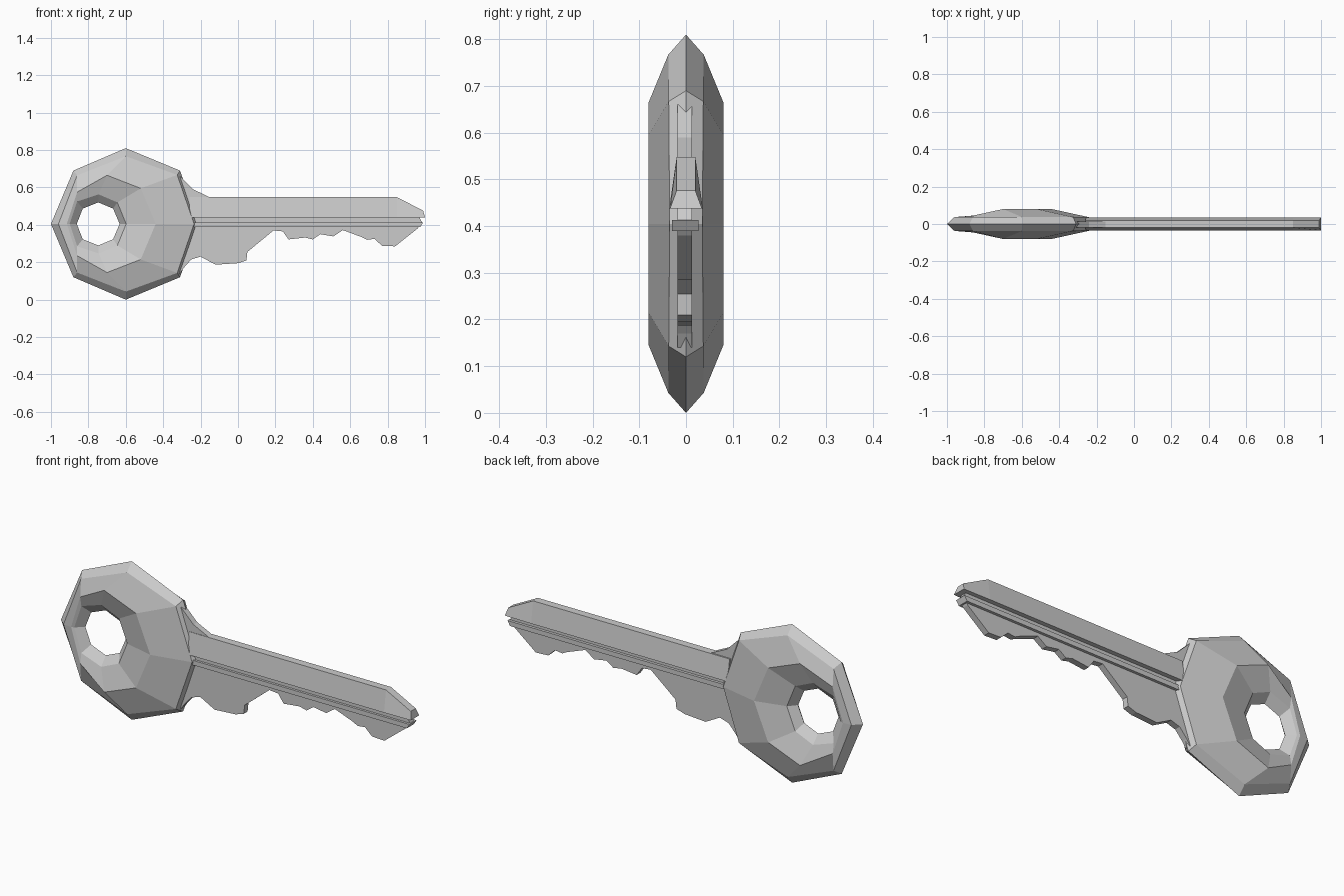
import bpy

if "Cube" in bpy.data.objects:
    bpy.data.objects.remove(bpy.data.objects["Cube"])

ZC = 0.405  # height of the key's centre line


def make(name, verts, faces):
    me = bpy.data.meshes.new(name)
    me.from_pydata(verts, [], faces)
    me.update()
    ob = bpy.data.objects.new(name, me)
    bpy.context.collection.objects.link(ob)
    return ob


def loft(name, rings, closed=False):
    """Join equal-length rings of points with quads; cap or close the ends."""
    n, m = len(rings[0]), len(rings)
    faces = []
    for r in range(m if closed else m - 1):
        a, b = r * n, (r + 1) % m * n
        faces += [(a + i, a + (i + 1) % n, b + (i + 1) % n, b + i) for i in range(n)]
    if not closed:
        faces += [tuple(reversed(range(n))), tuple(range((m - 1) * n, m * n))]
    return make(name, [p for ring in rings for p in ring], faces)


def plate(name, profile, y0, y1):
    """Extrude an x-z profile between two y values."""
    return loft(name, [[(x, y, z) for x, z in profile] for y in (y1, y0)])


def octagon(half, side):
    """Complete an upper half ring (x, y, z above centre) by mirroring it down."""
    pts = [(x, side * y, ZC + z) for x, y, z in half]
    pts += [(x, side * y, ZC - z) for x, y, z in half[3:0:-1]]
    return pts


# Bow: faceted eight-sided ring with an off-centre hole
outer = [(-1, 0, 0), (-.88, 0, .285), (-.6, 0, .405), (-.31, 0, .285), (-.21, 0, 0)]
rim = [(-.96, .037, 0), (-.86, .038, .26), (-.6, .038, .362), (-.325, .037, .262), (-.235, .035, 0)]
ridge = [(-.915, .04, 0), (-.86, .045, .17), (-.7, .08, .26), (-.52, .08, .19), (-.44, .08, 0)]
throat = [(-.9, .036, 0), (-.86, .036, .12), (-.745, .04, .158), (-.645, .04, .115), (-.598, .04, 0)]
hole = [(-.862, 0, 0), (-.83, 0, .082), (-.747, 0, .115), (-.668, 0, .082), (-.633, 0, 0)]
rings = [octagon(r, -1) for r in (outer, rim, ridge, throat, hole)]
rings += [octagon(r, 1) for r in (throat, ridge, rim)]
loft("bow", rings, closed=True)

# Spine: tapered upper bar of the shank with a sloped tip
sections = [(-.26, -.26, .548, .02, .036), (.85, .85, .548, .02, .036), (.99, 1, .476, .02, .034)]
loft("spine", [[(xb, -yb, .438), (xb, yb, .438), (xt, yt, zt), (xt, -yt, zt)]
               for xt, xb, zt, yt, yb in sections])

# Rib: narrow raised strip between the two grooves
plate("rib", [(-.25, .389), (.975, .389), (.99, .413), (-.25, .413)], -.03, .027)

# Blade: thin plate with shoulders at the bow and the cut teeth below
blade = [(-.33, .66), (-.31, .66), (-.24, .59), (-.15, .547), (0, .5), (.9, .445), (.97, .44),
         (.985, .412), (.96, .38), (.84, .285), (.77, .288), (.73, .325), (.69, .32), (.66, .335),
         (.56, .372), (.51, .338), (.44, .35), (.40, .322), (.36, .332), (.27, .322), (.24, .365),
         (.19, .37), (.05, .255), (.045, .21), (0, .195), (-.12, .187), (-.2, .23), (-.25, .215),
         (-.29, .17), (-.31, .14), (-.33, .14)]
plate("blade", blade, -.018, .013)
